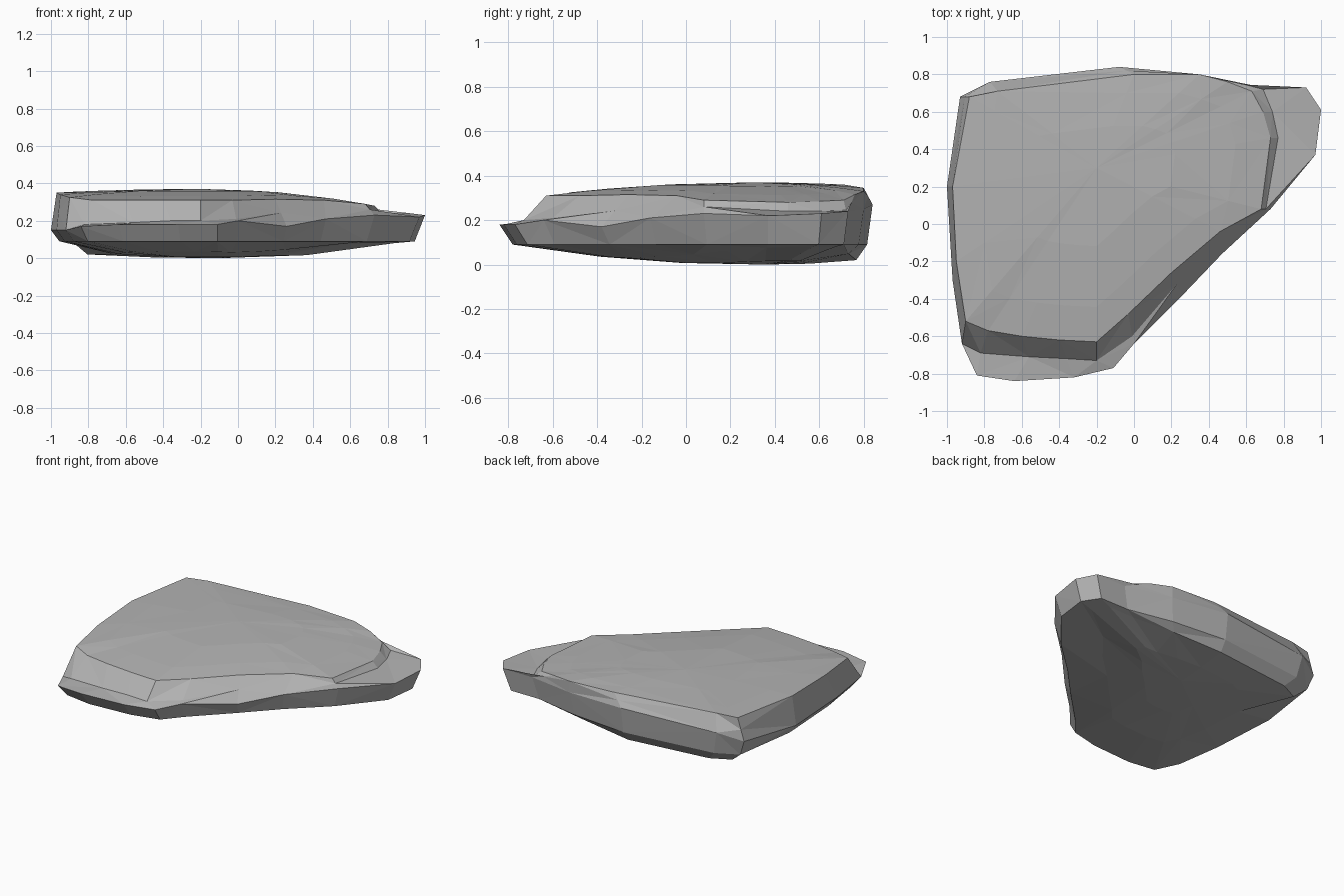
import bpy
import bmesh
from mathutils import Vector

cube = bpy.data.objects.get("Cube")
if cube:
    bpy.data.objects.remove(cube, do_unlink=True)

stone = bpy.data.materials.new("stone_grey")
stone.use_nodes = True
stone_colour = (0.45, 0.45, 0.45, 1)
stone.diffuse_color = stone_colour
stone.node_tree.nodes["Principled BSDF"].inputs["Base Color"].default_value = stone_colour


def ring(points):
    return [Vector(p) for p in points]


# Widest outline of the slab, counter-clockwise from the front right corner
outline = ring([
    (-.84, -.81, .17), (-.64, -.84, .18), (-.32, -.82, .18), (-.11, -.77, .18),
    (0, -.64, .2), (.26, -.38, .17), (.47, -.16, .21), (.73, .08, .23),
    (.97, .37, .22), (1, .61, .23), (.92, .73, .24), (.69, .73, .24),
    (.35, .8, .25), (-.08, .84, .27), (-.77, .76, .25), (-.93, .68, .2),
    (-1, .2, .15), (-.97, -.3, .15), (-.92, -.64, .15)])

# Sharp crease around the top face
crease = ring([
    (-.78, -.57, .31), (-.6, -.6, .31), (-.4, -.62, .31), (-.2, -.63, .31),
    (-.03, -.48, .31), (.2, -.26, .315), (.46, -.04, .31), (.68, .08, .29),
    (.73, .46, .28), (.69, .6, .285), (.63, .71, .29), (.5, .76, .315),
    (.35, .8, .33), (0, .8, .345), (-.73, .71, .36), (-.88, .68, .355),
    (-.97, .2, .35), (-.95, -.2, .34), (-.9, -.52, .325)])

# Foot of the upper wall: halfway up, except where the ledge and corner step out
steps = {0: (-.82, -.69, .18), 1: (-.56, -.71, .19), 2: (-.36, -.72, .2),
         3: (-.2, -.73, .2), 4: (-.01, -.6, .21), 8: (.77, .46, .24),
         9: (.74, .6, .24), 10: (.69, .72, .245)}
foot = [Vector(steps[i]) if i in steps else a.lerp(b, .5)
        for i, (a, b) in enumerate(zip(outline, crease))]

top_centre = Vector((-.2, .3, .37))
base_centre = Vector((-.1, .35, 0))


# Domed top: the height eases up towards the centre
def top_ring(t):
    result = []
    for p in crease:
        q = top_centre.lerp(p, t)
        q.z = top_centre.z - (top_centre.z - p.z) * t * t
        result.append(q)
    return result


# Underside: rises towards the front and the left, steep at the back
def base_point(p):
    q = base_centre.lerp(p, .85 if p.y > .5 else .62)
    q.z = min(.08, .02 + .1 * max(0, q.x) + .04 * max(0, -q.y))
    return q


rim = [base_centre.lerp(p, .95) for p in outline]
for p in rim:
    p.z = .09
under = [base_point(p) for p in outline]
belly = [base_centre.lerp(p, .5) for p in under]
for p in belly:
    p.z *= .4

# Skin the rings from the underside to the top
rings = [belly, under, rim, outline, foot, crease, top_ring(.8), top_ring(.45)]
bm = bmesh.new()
loops = [[bm.verts.new(p) for p in points] for points in rings]
count = len(outline)
for level in range(len(loops) - 1):
    low, high = loops[level], loops[level + 1]
    for i in range(count):
        j = (i + 1) % count
        # Alternate the diagonals for chipped facets
        if (i + level) % 2:
            bm.faces.new((low[i], low[j], high[j]))
            bm.faces.new((low[i], high[j], high[i]))
        else:
            bm.faces.new((low[i], low[j], high[i]))
            bm.faces.new((low[j], high[j], high[i]))

# Close both ends with fans
for loop, centre in ((loops[0], base_centre), (loops[-1], top_centre)):
    hub = bm.verts.new(centre)
    for i in range(count):
        bm.faces.new((loop[i], loop[(i + 1) % count], hub))

bmesh.ops.recalc_face_normals(bm, faces=bm.faces)
mesh = bpy.data.meshes.new("rock_slab")
bm.to_mesh(mesh)
bm.free()
mesh.materials.append(stone)
slab = bpy.data.objects.new("rock_slab", mesh)
bpy.context.collection.objects.link(slab)
